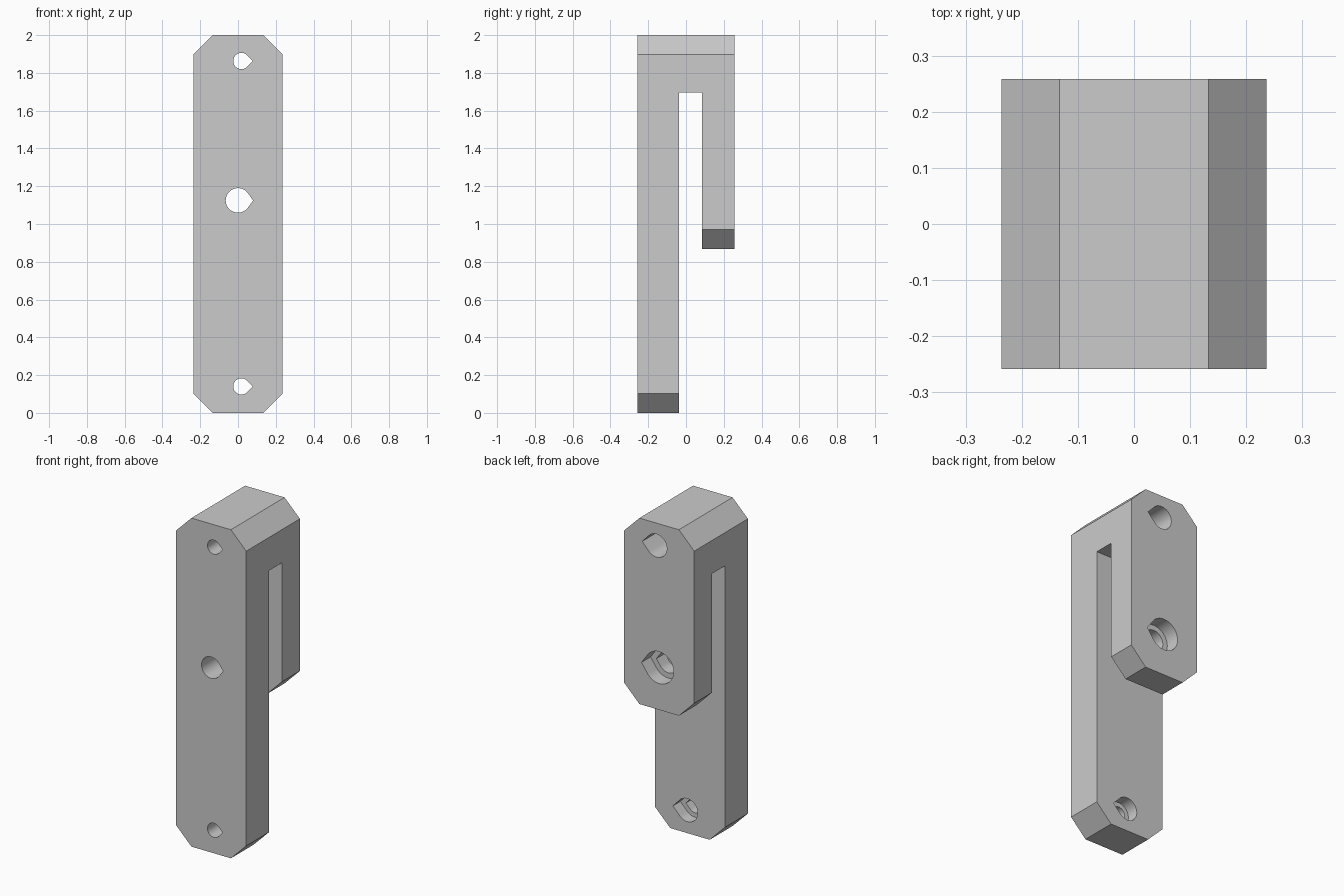
import bpy, bmesh, math

# Remove the default object
cube = bpy.data.objects.get("Cube")
if cube:
    bpy.data.objects.remove(cube, do_unlink=True)

# Single plain material
gray = bpy.data.materials.new("light_gray")
gray.use_nodes = True
color = (0.6, 0.6, 0.6, 1)
gray.diffuse_color = color
gray.node_tree.nodes["Principled BSDF"].inputs["Base Color"].default_value = color


def prism(name, outline, y0, y1):
    """Extrude an XZ outline from y0 to y1."""
    bm = bmesh.new()
    face = bm.faces.new([bm.verts.new((x, y0, z)) for x, z in outline])
    new = bmesh.ops.extrude_face_region(bm, geom=[face])["geom"]
    verts = [v for v in new if isinstance(v, bmesh.types.BMVert)]
    bmesh.ops.translate(bm, verts=verts, vec=(0, y1 - y0, 0))
    bmesh.ops.recalc_face_normals(bm, faces=bm.faces)
    mesh = bpy.data.meshes.new(name)
    bm.to_mesh(mesh)
    bm.free()
    mesh.materials.append(gray)
    obj = bpy.data.objects.new(name, mesh)
    bpy.context.collection.objects.link(obj)
    return obj


def teardrop(x, z, r, tip, steps=40):
    """Circle drawn out to a point on the +x side."""
    a = math.acos(r / tip)
    span = 2 * math.pi - 2 * a
    arc = [a + span * i / steps for i in range(steps + 1)]
    return [(x + tip, z)] + [(x + r * math.cos(t), z + r * math.sin(t)) for t in arc]


def cut(body, outline, y0, y1):
    """Subtract a prism from the body and discard the cutter."""
    cutter = prism("cutter", outline, y0, y1)
    cutter.hide_render = True
    mod = body.modifiers.new("cut", "BOOLEAN")
    mod.operation, mod.solver, mod.object = "DIFFERENCE", "EXACT", cutter
    bpy.context.view_layer.objects.active = body
    bpy.ops.object.modifier_apply(modifier=mod.name)
    bpy.data.objects.remove(cutter, do_unlink=True)


W, C, D = 0.236, 0.103, 0.258          # half width, corner chamfer, half depth
SLOT_FRONT, SLOT_BACK, SLOT_TOP = -0.038, 0.086, 1.695
LEG_END = 0.868                        # underside of the short rear leg

# Solid block with chamfered corners
body = prism("hook_bracket", [
    (C - W, 0), (W - C, 0), (W, C), (W, 2 - C),
    (W - C, 2), (C - W, 2), (-W, 2 - C), (-W, C)], -D, D)

# Slot between the legs, then the space below the chamfered rear leg
cut(body, [(-1, -1), (1, -1), (1, SLOT_TOP), (-1, SLOT_TOP)], SLOT_FRONT, SLOT_BACK)
rise = LEG_END + 1 - (W - C)
cut(body, [(-1, -1), (1, -1), (1, rise), (W - C, LEG_END),
           (C - W, LEG_END), (-1, rise)], 0.02, 1)

# Screw holes with head recesses: x, z, hole radius, recess radius, tip ratio, recess start
for x, z, r, big, ratio, seat in [
        (0.018, 0.14, 0.043, 0.07, 1.38, -0.11),
        (0.018, 1.863, 0.043, 0.07, 1.38, -0.11),
        (0, 1.125, 0.065, 0.097, 1.23, 0.17)]:
    cut(body, teardrop(x, z, r, r * ratio), -1, 1)
    cut(body, teardrop(x, z, big, big * ratio), seat, 1)

# Smooth hole walls, crisp edges elsewhere
body.select_set(True)
bpy.context.view_layer.objects.active = body
bpy.ops.object.shade_smooth_by_angle(angle=math.radians(25))
